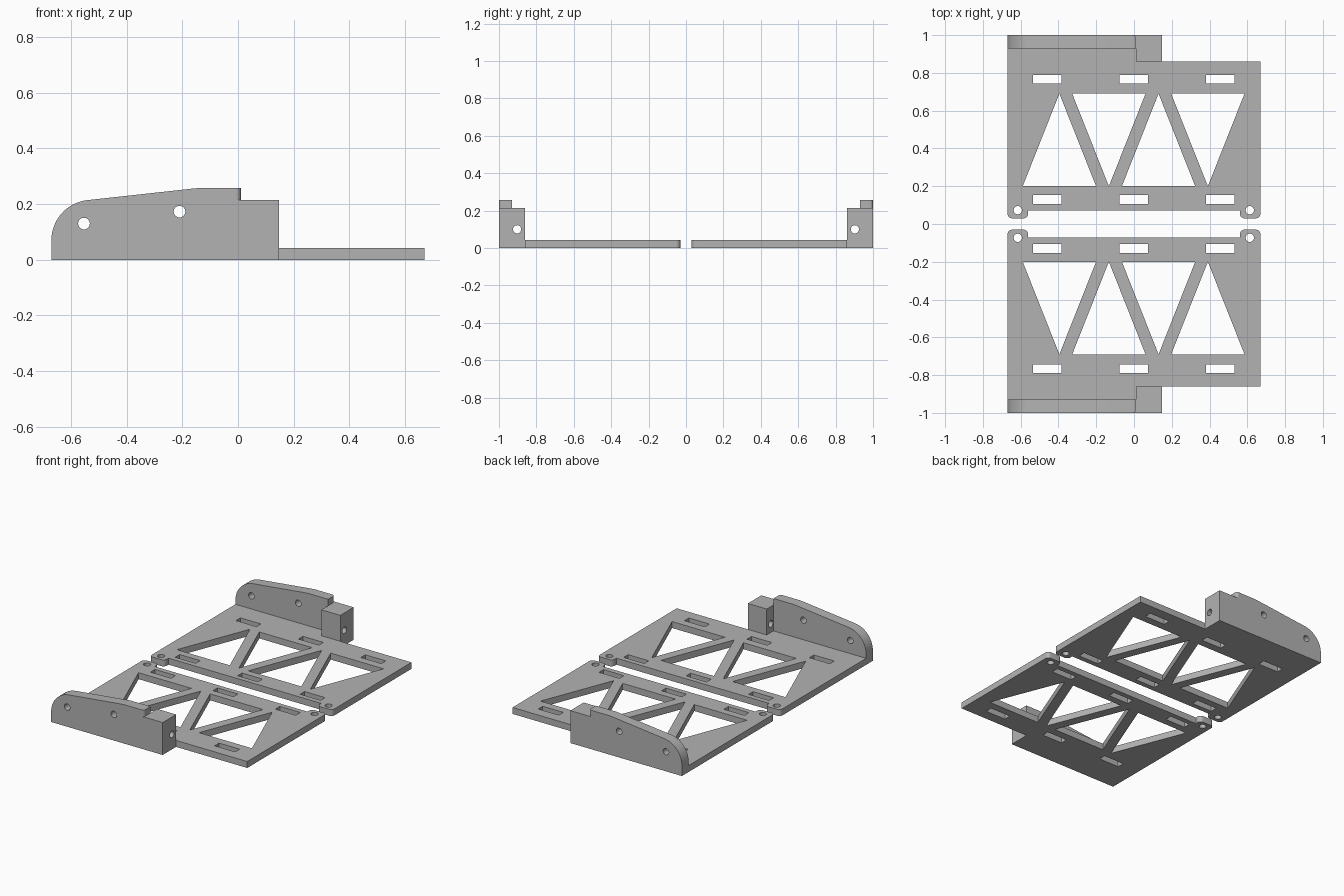
import bpy, bmesh, math

if "Cube" in bpy.data.objects:
    bpy.data.objects.remove(bpy.data.objects["Cube"])

T = 0.043      # plate thickness
STEP = 0.215   # block height
TOP = 0.258    # wall height

grey = bpy.data.materials.new("light_grey")
grey.diffuse_color = (0.45, 0.45, 0.45, 1)
grey.use_nodes = True
grey.node_tree.nodes["Principled BSDF"].inputs["Base Color"].default_value = grey.diffuse_color


def arc(cx, cy, r, a0, a1, n=8):
    return [(cx + r * math.cos(math.radians(a0 + (a1 - a0) * i / n)),
             cy + r * math.sin(math.radians(a0 + (a1 - a0) * i / n)))
            for i in range(n + 1)]


def circle(cx, cy, r):
    return arc(cx, cy, r, 0, 360, 24)[:-1]


def rect(cx, cy, w, h):
    return [(cx - w / 2, cy - h / 2), (cx + w / 2, cy - h / 2),
            (cx + w / 2, cy + h / 2), (cx - w / 2, cy + h / 2)]


def prism(name, loops, axis, d0, d1):
    """Extrude an outline with holes along an axis, mirrored to both halves."""
    place = {"x": lambda a, b, d: (d, a, b),
             "y": lambda a, b, d: (a, d, b),
             "z": lambda a, b, d: (a, b, d)}[axis]
    bm = bmesh.new()
    for pts in loops:
        vs = [bm.verts.new(place(a, b, d0)) for a, b in pts]
        for i, v in enumerate(vs):
            bm.edges.new((v, vs[(i + 1) % len(vs)]))
    bmesh.ops.triangle_fill(bm, use_beauty=True, edges=bm.edges[:])
    ext = bmesh.ops.extrude_face_region(bm, geom=bm.faces[:], use_keep_orig=True)
    moved = [g for g in ext["geom"] if isinstance(g, bmesh.types.BMVert)]
    bmesh.ops.translate(bm, verts=moved, vec=place(0, 0, d1 - d0))
    bmesh.ops.recalc_face_normals(bm, faces=bm.faces[:])
    me = bpy.data.meshes.new(name)
    bm.to_mesh(me)
    bm.free()
    me.materials.append(grey)
    ob = bpy.data.objects.new(name, me)
    bpy.context.collection.objects.link(ob)
    bpy.ops.object.select_all(action="DESELECT")
    ob.select_set(True)
    bpy.context.view_layer.objects.active = ob
    bpy.ops.object.shade_smooth_by_angle(angle=math.radians(30))
    m = ob.modifiers.new("other_half", "MIRROR")
    m.use_axis = (False, True, False)
    m.use_mirror_merge = False
    return ob


# Base plate: outline with two rounded corner tabs
r = 0.025
outline = (arc(-0.67 + r, 0.03 + r, r, 180, 270) + arc(-0.56 - r, 0.03 + r, r, 270, 360)
           + [(-0.56, 0.072), (0.56, 0.072)]
           + arc(0.56 + r, 0.03 + r, r, 180, 270) + arc(0.67 - r, 0.03 + r, r, 270, 360)
           + [(0.67, 0.86), (0.148, 0.86), (0.148, 1.0), (-0.67, 1.0)])
holes = [circle(x, 0.073, 0.022) for x in (-0.615, 0.613)]
# Slots along both long edges
holes += [rect(x, y, 0.15, 0.047) for x in (-0.46, -0.002, 0.456) for y in (0.129, 0.766)]
# Alternating triangular truss openings
for i, x in enumerate((-0.395, -0.133, 0.13, 0.391)):
    base, tip = (0.2, 0.69) if i % 2 == 0 else (0.69, 0.2)
    holes.append([(x - 0.194, base), (x + 0.194, base), (x, tip)])
prism("base_plate", [outline] + holes, "z", 0, T)

# Side wall with a curved shoulder and two screw holes
wall = ([(0.01, T), (0.01, STEP), (-0.008, STEP), (-0.008, TOP), (-0.135, TOP), (-0.16, 0.256)]
        + arc(-0.525, 0.07, 0.145, 96, 180, 16) + [(-0.67, T)])
prism("side_wall", [wall, circle(-0.553, 0.13, 0.021), circle(-0.21, 0.173, 0.021)],
      "y", 0.93, 1.0)

# Rounded end of the raised wall
end = [(-0.008, 0.93), (0.01, 0.93)] + arc(-0.008, 0.982, 0.018, 0, 90)
prism("wall_end", [end], "z", STEP, TOP)

# Mounting block with a lengthwise screw hole
prism("mount_block", [rect(0.93, (T + STEP) / 2, 0.14, STEP - T), circle(0.903, 0.1, 0.022)],
      "x", 0.01, 0.148)
